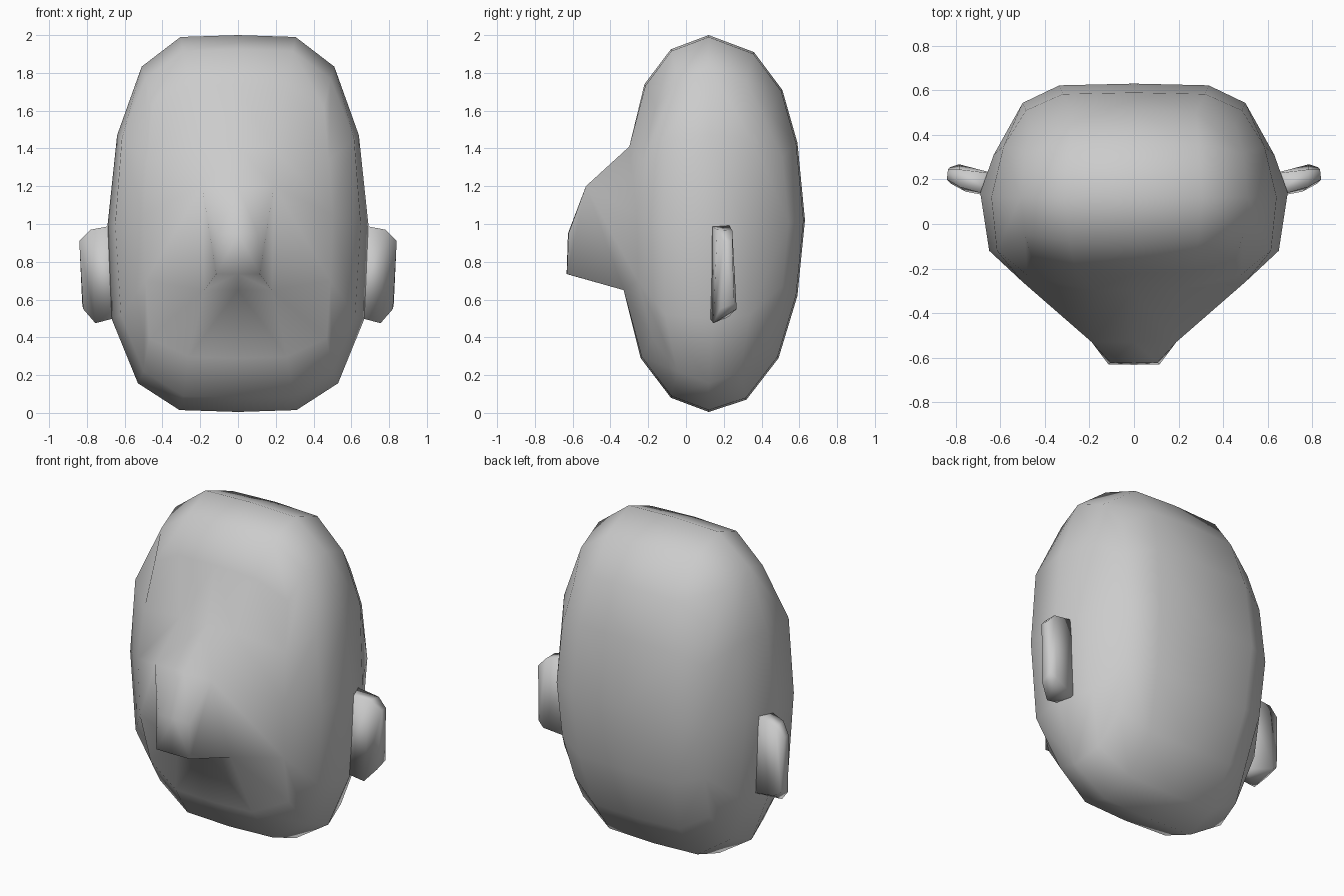
import bpy, bmesh

if "Cube" in bpy.data.objects:
    bpy.data.objects.remove(bpy.data.objects["Cube"])


def finish(name, bm):
    """Weld, orient and smooth a bmesh, then add it to the scene."""
    bmesh.ops.remove_doubles(bm, verts=bm.verts, dist=0.001)
    bmesh.ops.recalc_face_normals(bm, faces=bm.faces)
    for f in bm.faces:
        f.smooth = True
    me = bpy.data.meshes.new(name)
    bm.to_mesh(me)
    bm.free()
    ob = bpy.data.objects.new(name, me)
    bpy.context.collection.objects.link(ob)
    return ob


# Centre-line profile (y, z): from the crown down the face, then up the back
PROFILE = [(.12, 2.0), (-.08, 1.925), (-.22, 1.74), (-.30, 1.41),
           (-.53, 1.20), (-.33, .65), (-.24, .29), (-.08, .08),
           (.12, .005), (.32, .07), (.49, .29), (.59, .62),
           (.63, 1.02), (.59, 1.43), (.51, 1.71), (.36, 1.91)]
# Half widths of the inner and outer loops at each profile point
INNER_X = [.305, .29, .26, .18, .19, .18, .26, .29,
           .31, .30, .29, .32, .335, .32, .28, .29]
OUTER_X = [.51, .49, .455, .48, .50, .49, .47, .50,
           .53, .50, .46, .485, .50, .485, .455, .49]
# Side of the head: ring of eight points around the temple, from the top forward
SIDE = [(.64, .12, 1.47), (.615, -.12, 1.45), (.65, -.12, 1.0), (.62, -.11, .52),
        (.67, .14, .50), (.59, .34, .52), (.63, .31, 1.0), (.585, .35, 1.45)]

bm = bmesh.new()
N = len(PROFILE)
for s in (1, -1):
    V = lambda x, y, z: bm.verts.new((s * x, y, z))
    mid = [V(0, y, z) for y, z in PROFILE]
    inner, outer = [], []
    for i, (y, z) in enumerate(PROFILE):
        k = 1 if 3 <= i <= 5 else .985
        inner.append(V(INNER_X[i], .12 + (y - .12) * k, 1 + (z - 1) * (.99 if k < 1 else 1)))
        if i == 4:
            outer.append(V(OUTER_X[i], -.26, 1.05))
        else:
            outer.append(V(OUTER_X[i], .12 + (y - .12) * .83, .955 + (z - .955) * .84))
    side = [V(*p) for p in SIDE]
    hub = V(.69, .14, 1.0)

    # Bands around the head; the nose quad is left open
    for i in range(N):
        j = (i + 1) % N
        if i != 4:
            bm.faces.new((mid[i], mid[j], inner[j], inner[i]))
        bm.faces.new((inner[i], inner[j], outer[j], outer[i]))

    # Side patch: each quarter is a 2 x 2 block of quads
    for q in range(4):
        o = [outer[(4 * q + k) % N] for k in range(5)]
        a, d, b = side[2 * q], side[2 * q + 1], side[(2 * q + 2) % 8]
        for f in ((o[0], o[1], d, a), (o[1], o[2], o[3], d),
                  (d, o[3], o[4], b), (a, d, b, hub)):
            bm.faces.new(f)

    # Nose pulled forward from the open quad
    c1, c2 = V(0, -.625, .95), V(0, -.632, .735)
    t1, t2 = V(.105, -.622, .95), V(.115, -.63, .735)
    for f in ((mid[4], c1, t1, inner[4]), (c1, c2, t2, t1),
              (inner[4], t1, t2, inner[5]), (c2, mid[5], inner[5], t2)):
        bm.faces.new(f)
finish("head", bm)

# Ears: three four-point sections lofted outward
EAR = [[(.62, .12, 1.0), (.62, .225, 1.0), (.62, .225, .51), (.62, .12, .51)],
       [(.78, .165, .97), (.785, .245, .965), (.785, .268, .55), (.755, .145, .475)],
       [(.84, .20, .91), (.835, .245, .91), (.825, .255, .58), (.82, .18, .55)]]
for s, name in ((1, "ear_left"), (-1, "ear_right")):
    bm = bmesh.new()
    rings = [[bm.verts.new((s * x, y, z)) for x, y, z in r] for r in EAR]
    for a, b in zip(rings, rings[1:]):
        for i in range(4):
            j = (i + 1) % 4
            bm.faces.new((a[i], a[j], b[j], b[i]))
    bm.faces.new(rings[0])
    bm.faces.new(rings[-1])
    finish(name, bm)
